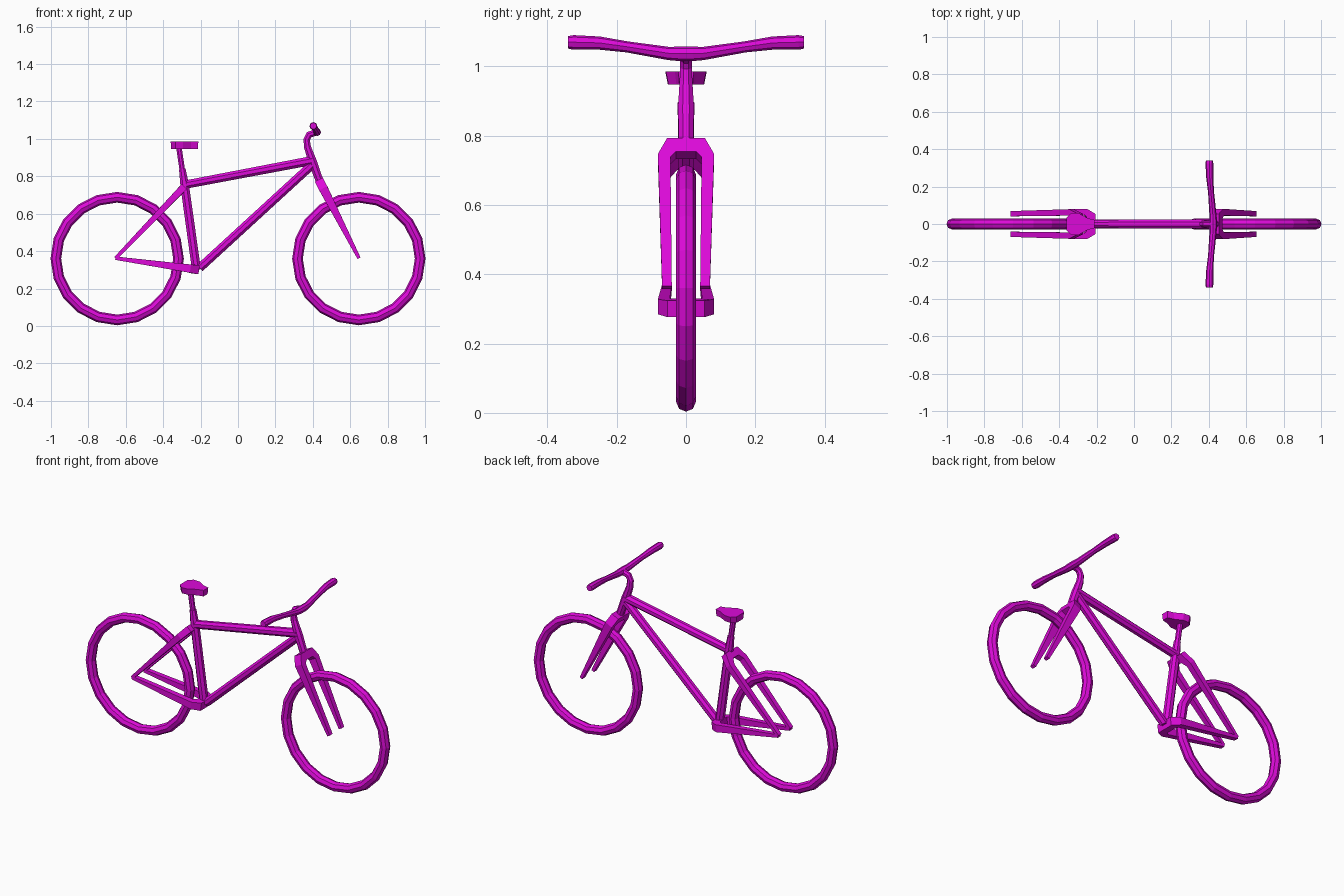
import bpy, bmesh, math
from mathutils import Vector

if "Cube" in bpy.data.objects:
    bpy.data.objects.remove(bpy.data.objects["Cube"])

paint = bpy.data.materials.new("magenta paint")
paint.diffuse_color = (0.72, 0.003, 0.69, 1)
paint.use_nodes = True
paint.node_tree.nodes["Principled BSDF"].inputs["Base Color"].default_value = paint.diffuse_color


def finish(name, bm):
    bmesh.ops.recalc_face_normals(bm, faces=bm.faces)
    me = bpy.data.meshes.new(name)
    bm.to_mesh(me)
    bm.free()
    me.materials.append(paint)
    ob = bpy.data.objects.new(name, me)
    bpy.context.collection.objects.link(ob)
    return ob


def sweep(name, stations, n, sides=8):
    """Tube along a planar path; station = (point, in-plane radius, radius along n)."""
    bm = bmesh.new()
    n = Vector(n).normalized()
    pts = [Vector(s[0]) for s in stations]
    rings = []
    for i, (_, a, b) in enumerate(stations):
        d0 = (pts[i] - pts[max(i - 1, 0)]).normalized()
        d1 = (pts[min(i + 1, len(pts) - 1)] - pts[i]).normalized()
        t = (d0 + d1).normalized()
        side = n.cross(t).normalized()
        mitre = 1 / max(0.6, t.dot(d1 if d1.length else d0))
        k = math.sqrt(2) if sides == 4 else 1
        ring = []
        for j in range(sides):
            ang = 2 * math.pi * (j + 0.5) / sides
            ring.append(bm.verts.new(pts[i] + side * (a * k * mitre * math.cos(ang))
                                     + n * (b * k * math.sin(ang))))
        rings.append(ring)
    for r0, r1 in zip(rings, rings[1:]):
        for j in range(sides):
            m = (j + 1) % sides
            bm.faces.new((r0[j], r0[m], r1[m], r1[j]))
    bm.faces.new(rings[0])
    bm.faces.new(rings[-1])
    return finish(name, bm)


def tube(name, *stations):
    """Round tube in the centre plane; station = (x, z, radius)."""
    return sweep(name, [((x, 0, z), r, r) for x, z, r in stations], (0, 1, 0))


def forked(name, tip, top, half):
    """Two tapered legs joined by a chamfered crown; half = (along, y, a, b)."""
    tip, top = Vector((tip[0], 0, tip[1])), Vector((top[0], 0, top[1]))
    d = (top - tip).normalized()
    left = [(top + d * s + Vector((0, y, 0)), a, b) for s, y, a, b in half]
    left.insert(0, (tip + Vector((0, 0.055, 0)), 0.014, 0.009))
    right = [(Vector((p.x, -p.y, p.z)), a, b) for p, a, b in reversed(left)]
    return sweep(name, left + right, d.cross(Vector((0, 1, 0))), 4)


# Wheels
for name, cx in (("rear_wheel", -0.646), ("front_wheel", 0.646)):
    bm = bmesh.new()
    N, M, R, r = 20, 8, 0.328, 0.0285
    ring = [[bm.verts.new((cx + (R + r * math.cos(v)) * math.cos(u), r * math.sin(v),
                           0.36 + (R + r * math.cos(v)) * math.sin(u)))
             for v in (2 * math.pi * j / M for j in range(M))]
            for u in (2 * math.pi * i / N for i in range(N))]
    for i in range(N):
        for j in range(M):
            a, b = ring[i], ring[(i + 1) % N]
            bm.faces.new((a[j], b[j], b[(j + 1) % M], a[(j + 1) % M]))
    finish(name, bm)

# Frame tubes
tube("top_tube", (-0.285, 0.755, 0.024), (0.40, 0.885, 0.026))
tube("down_tube", (-0.205, 0.31, 0.025), (0.395, 0.86, 0.025))
tube("seat_tube", (-0.222, 0.30, 0.026), (-0.285, 0.75, 0.025), (-0.298, 0.84, 0.019))
tube("seat_post", (-0.296, 0.82, 0.016), (-0.316, 0.955, 0.016))

# Head tube, steerer and curved stem
tube("head_tube_and_stem", (0.44, 0.765, 0.022), (0.40, 0.875, 0.025), (0.372, 0.955, 0.02),
     (0.367, 0.995, 0.018), (0.38, 1.022, 0.018), (0.422, 1.037, 0.019))

# Front fork, seat stays and chain stays
crown = [(-0.035, 0.063, 0.018, 0.024), (0.0, 0.042, 0.022, 0.024)]
forked("front_fork", (0.647, 0.362), (0.442, 0.763), crown)
forked("seat_stays", (-0.655, 0.362), (-0.295, 0.737),
       [(-0.06, 0.062, 0.017, 0.018), (-0.01, 0.04, 0.022, 0.019)])
forked("chain_stays", (-0.655, 0.362), (-0.23, 0.303),
       [(-0.03, 0.064, 0.017, 0.022), (0.0, 0.042, 0.022, 0.024)])

# Handlebar with a gentle rise
half = [(0.34, 0.403, 1.069, 0.018), (0.325, 0.403, 1.069, 0.021), (0.25, 0.405, 1.067, 0.019),
        (0.17, 0.412, 1.056, 0.016), (0.05, 0.422, 1.037, 0.019), (0.02, 0.423, 1.036, 0.021)]
bar = [((x, y, z), r, r) for y, x, z, r in half]
bar += [((x, -y, z), r, r) for y, x, z, r in reversed(half)]
sweep("handlebar", bar, (0.91, 0, 0.41))

# Saddle: wide at the back, narrow nose, slightly smaller underneath
bm = bmesh.new()
outline = [(-0.36, 0.035), (-0.335, 0.06), (-0.295, 0.058), (-0.25, 0.032), (-0.212, 0.022)]
outline += [(x, -y) for x, y in reversed(outline)]
upper = [bm.verts.new((x, y, 0.985)) for x, y in outline]
lower = [bm.verts.new((-0.285 + (x + 0.285) * 0.96, y * 0.87, 0.947)) for x, y in outline]
bm.faces.new(upper)
bm.faces.new(lower)
for i in range(len(outline)):
    k = (i + 1) % len(outline)
    bm.faces.new((upper[i], upper[k], lower[k], lower[i]))
finish("saddle", bm)
